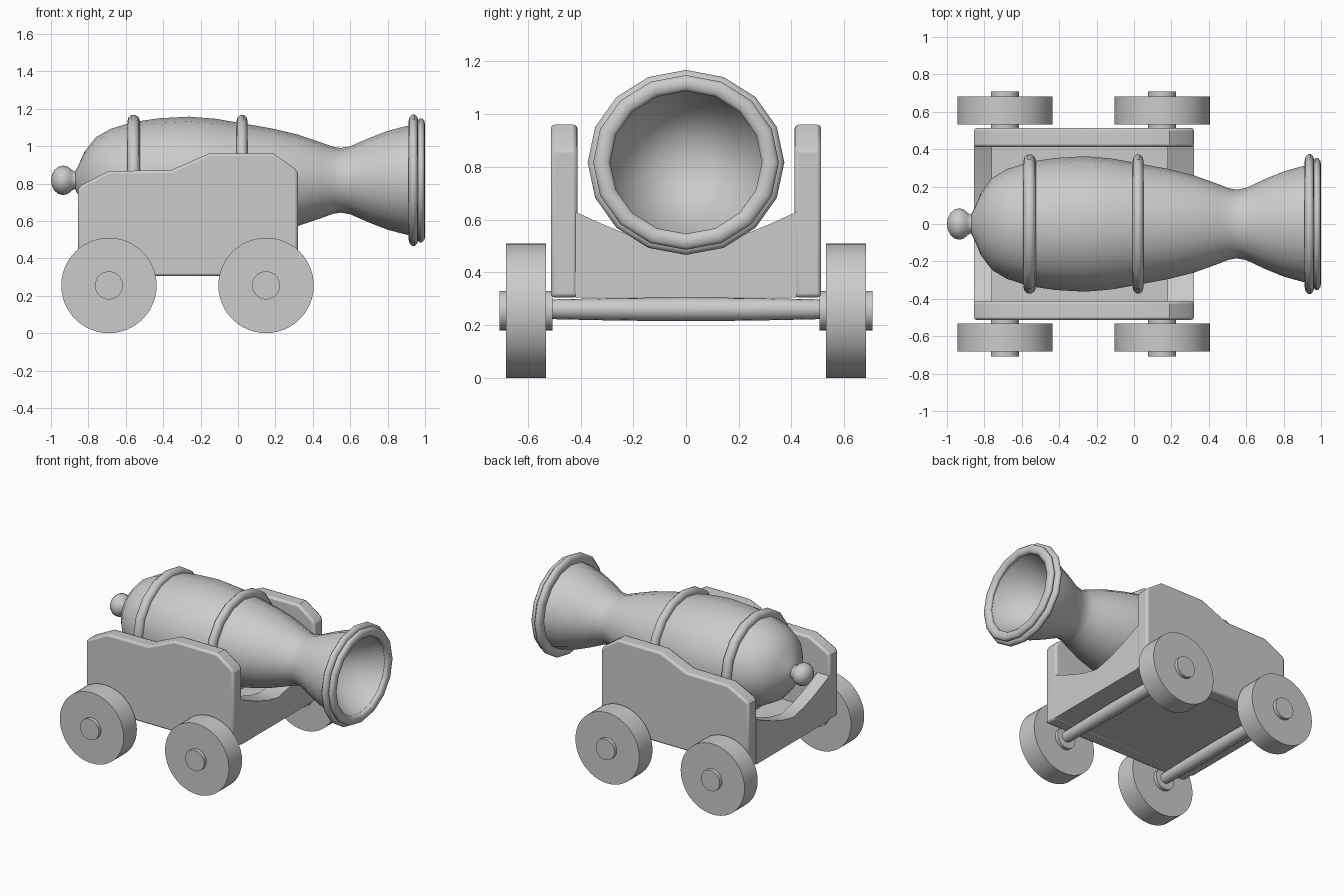
import bpy, bmesh
from math import sin, cos, pi

if "Cube" in bpy.data.objects:
    bpy.data.objects.remove(bpy.data.objects["Cube"])

AXIS_Z = 0.817


def finish(name, bm, angle=40, bevel=0):
    bmesh.ops.remove_doubles(bm, verts=bm.verts, dist=1e-5)
    bmesh.ops.recalc_face_normals(bm, faces=bm.faces)
    me = bpy.data.meshes.new(name)
    bm.to_mesh(me)
    bm.free()
    ob = bpy.data.objects.new(name, me)
    bpy.context.collection.objects.link(ob)
    if bevel:
        m = ob.modifiers.new("bevel", 'BEVEL')
        m.width, m.segments, m.limit_method = bevel, 2, 'ANGLE'
        m.angle_limit = 0.9
    bpy.ops.object.select_all(action='DESELECT')
    ob.select_set(True)
    bpy.context.view_layer.objects.active = ob
    bpy.ops.object.shade_smooth_by_angle(angle=angle * pi / 180)
    return ob


def lathe(name, profile, place, sides=16, closed=False, angle=40):
    """Spin (along, radius) points; place(a, u, v) maps them into space."""
    bm = bmesh.new()
    rings = [[bm.verts.new(place(a, r * sin(2 * pi * i / sides), r * cos(2 * pi * i / sides)))
              for i in range(sides)] if r > 0 else [bm.verts.new(place(a, 0, 0))]
             for a, r in profile]
    pairs = list(zip(rings, rings[1:])) + ([(rings[-1], rings[0])] if closed else [])
    for p, q in pairs:
        for i in range(sides):
            j = (i + 1) % sides
            loop = [p[i % len(p)], p[j % len(p)], q[j % len(q)], q[i % len(q)]]
            bm.faces.new(list(dict.fromkeys(loop)))
    return finish(name, bm, angle)


def prism(name, points, place, d0, d1, bevel=0):
    """Extrude a 2D outline from depth d0 to d1."""
    bm = bmesh.new()
    a = [bm.verts.new(place(p, d0)) for p in points]
    b = [bm.verts.new(place(p, d1)) for p in points]
    bm.faces.new(a)
    bm.faces.new(b)
    for i in range(len(a)):
        j = (i + 1) % len(a)
        bm.faces.new([a[i], a[j], b[j], b[i]])
    return finish(name, bm, 30, bevel)


# barrel space: along x, slightly squashed vertically
def on_barrel(a, u, v):
    return (a, u, AXIS_Z + v * 0.94)


# barrel with conical bore
barrel = [(-0.87, 0), (-0.87, 0.055), (-0.855, 0.08), (-0.82, 0.165), (-0.76, 0.245),
          (-0.68, 0.293), (-0.56, 0.332), (-0.42, 0.353), (-0.26, 0.362), (-0.12, 0.35),
          (0.02, 0.325), (0.18, 0.295), (0.32, 0.26), (0.44, 0.217), (0.51, 0.19),
          (0.55, 0.184), (0.60, 0.193), (0.70, 0.24), (0.80, 0.281), (0.90, 0.309),
          (0.985, 0.32), (0.99, 0.295), (0.94, 0.285), (0.52, 0)]
lathe("barrel", barrel, on_barrel, angle=60)

# rear knob
knob = [(-0.935 - 0.065 * cos(pi * k / 8), 0.084 * sin(pi * k / 8)) for k in range(7)]
lathe("rear_knob", knob + [(-0.875, 0.05), (-0.84, 0.06), (-0.84, 0)], on_barrel, angle=60)

# rounded bands and muzzle rings
for name, x, r, hw, hr in (("rear_band", -0.558, 0.335, 0.034, 0.039),
                           ("middle_band", 0.022, 0.335, 0.03, 0.039),
                           ("muzzle_ring", 0.938, 0.335, 0.026, 0.04),
                           ("muzzle_lip", 0.978, 0.32, 0.022, 0.034)):
    section = [(x + hw * cos(pi * k / 5), r + hr * sin(pi * k / 5)) for k in range(10)]
    lathe(name, section, on_barrel, closed=True, angle=60)

# carriage cheeks
cheek = [(-0.855, 0.305), (0.32, 0.305), (0.32, 0.855), (0.305, 0.88), (0.19, 0.96),
         (-0.155, 0.96), (-0.36, 0.87), (-0.69, 0.867), (-0.84, 0.79), (-0.855, 0.77)]
for side, s in (("left", 1), ("right", -1)):
    prism(side + "_cheek", cheek, lambda p, d: (p[0], d * s, p[1]), 0.412, 0.513, 0.014)

# cradle boards between the cheeks, dished on top
cradle = [(-0.42, 0.305), (0.42, 0.305)]
cradle += [(y, 0.485 + 0.145 * min(1, abs(y) / 0.42) ** 1.4)
           for y in (0.42, 0.32, 0.22, 0.12, 0, -0.12, -0.22, -0.32, -0.42)]
for name, x0, x1 in (("front_cradle", 0.18, 0.32), ("rear_cradle", -0.855, -0.76)):
    prism(name, cradle, lambda p, d: (d, p[0], p[1]), x0, x1)

# carriage floor
prism("floor", [(-0.85, -0.42), (0.315, -0.42), (0.315, 0.42), (-0.85, 0.42)],
      lambda p, d: (p[0], p[1], d), 0.306, 0.36)

# axles, wheels and hubs
for end, x in (("rear", -0.69), ("front", 0.15)):
    axle = [(-0.54, 0), (-0.54, 0.033), (-0.49, 0.038), (-0.25, 0.043), (0, 0.045),
            (0.25, 0.043), (0.49, 0.038), (0.54, 0.033), (0.54, 0)]
    lathe(end + "_axle", axle, lambda a, u, v: (x + u, a, 0.26 + v))
    for side, s in (("left", 1), ("right", -1)):
        place = lambda a, u, v: (x + u, a * s, 0.255 + v)
        lathe(f"{end}_{side}_wheel", [(0.532, 0), (0.532, 0.255), (0.682, 0.255), (0.682, 0)],
              place, 48)
        lathe(f"{end}_{side}_hub", [(0.507, 0), (0.507, 0.075), (0.708, 0.075), (0.708, 0)],
              place, 32)
